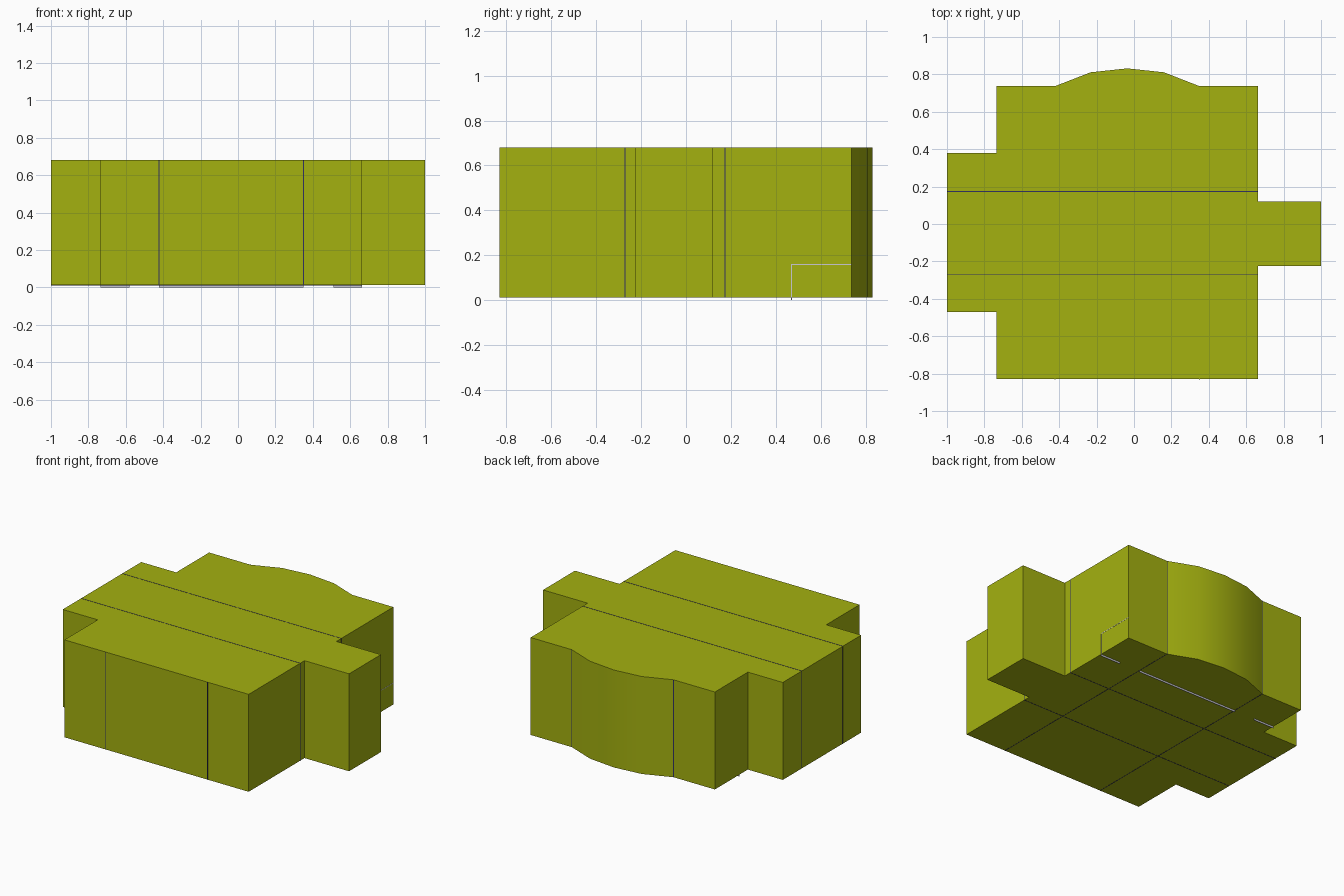
import bpy, bmesh

if "Cube" in bpy.data.objects:
    bpy.data.objects.remove(bpy.data.objects["Cube"])

def material(name, color):
    m = bpy.data.materials.new(name)
    m.diffuse_color = (*color, 1)
    m.use_nodes = True
    m.node_tree.nodes["Principled BSDF"].inputs["Base Color"].default_value = m.diffuse_color
    return m

olive = material("olive_green", (0.37, 0.44, 0.005))
dark = material("seam_dark", (0.03, 0.03, 0.12))
pale = material("trim_pale", (0.6, 0.6, 0.65))

Z0, Z1 = 0.012, 0.68

def prism(name, outline, z0, z1, mat):
    bm = bmesh.new()
    base = bm.faces.new([bm.verts.new((x, y, z0)) for x, y in outline])
    ext = bmesh.ops.extrude_face_region(bm, geom=[base])
    for v in ext["geom"]:
        if isinstance(v, bmesh.types.BMVert):
            v.co.z = z1
    bmesh.ops.recalc_face_normals(bm, faces=bm.faces)
    me = bpy.data.meshes.new(name)
    bm.to_mesh(me)
    bm.free()
    ob = bpy.data.objects.new(name, me)
    bpy.context.collection.objects.link(ob)
    me.materials.append(mat)
    return ob

def box(name, x0, x1, y0, y1, z0, z1, mat):
    return prism(name, [(x0, y0), (x1, y0), (x1, y1), (x0, y1)], z0, z1, mat)

# Main block: stepped plan with a shallow bowed bay at the back
outline = [(-0.735, -0.83), (0.662, -0.83), (0.662, -0.225), (1, -0.225),
           (1, 0.12), (0.662, 0.12), (0.662, 0.737), (0.35, 0.737),
           (0.16, 0.811), (-0.036, 0.832), (-0.232, 0.811), (-0.422, 0.737),
           (-0.735, 0.737), (-0.735, 0.38), (-1, 0.38), (-1, -0.47),
           (-0.735, -0.47)]
body = prism("main_block", outline, Z0, Z1, olive)
bpy.context.view_layer.objects.active = body
body.select_set(True)
bpy.ops.object.shade_smooth_by_angle(angle=0.38)
# keep the bay's outer corners crisp
for e in body.data.edges:
    a, b = (body.data.vertices[i].co for i in e.vertices)
    if abs(a.z - b.z) > 0.1 and abs(a.y - 0.737) < 0.01:
        e.use_edge_sharp = True

# Seams running over the roof, underside and end walls
t, lift = 0.002, 0.001
for i, y in enumerate((-0.271, 0.174)):
    for side, z in (("roof", Z1), ("under", Z0)):
        box(f"{side}_seam_{i}", -1, 0.662, y - t, y + t, z - lift, z + lift, dark)
    for side, x in (("left", -1), ("right", 0.662)):
        box(f"{side}_seam_{i}", x - lift, x + lift, y - t, y + t, Z0, Z1, dark)

# Seams across the underside and up the front and back walls
for i, x in enumerate((-0.422, 0.35)):
    box(f"under_cross_seam_{i}", x - t, x + t, -0.83, 0.737, Z0 - lift, Z0 + lift, dark)
    for side, y in (("front", -0.83), ("back", 0.737)):
        box(f"{side}_seam_{i}", x - t, x + t, y - lift, y + lift, Z0, Z1, dark)

# Thin threshold strips below the block
for i, (x0, x1) in enumerate(((-0.735, -0.58), (-0.422, 0.35), (0.51, 0.662))):
    box(f"threshold_strip_{i}", x0, x1, 0.469, 0.472, 0, Z0, pale)

# Pale outline of the low hatch on the right wall
box("hatch_top", 0.661, 0.663, 0.47, 0.737, 0.157, 0.161, pale)
box("hatch_side", 0.661, 0.663, 0.469, 0.473, Z0, 0.161, pale)
